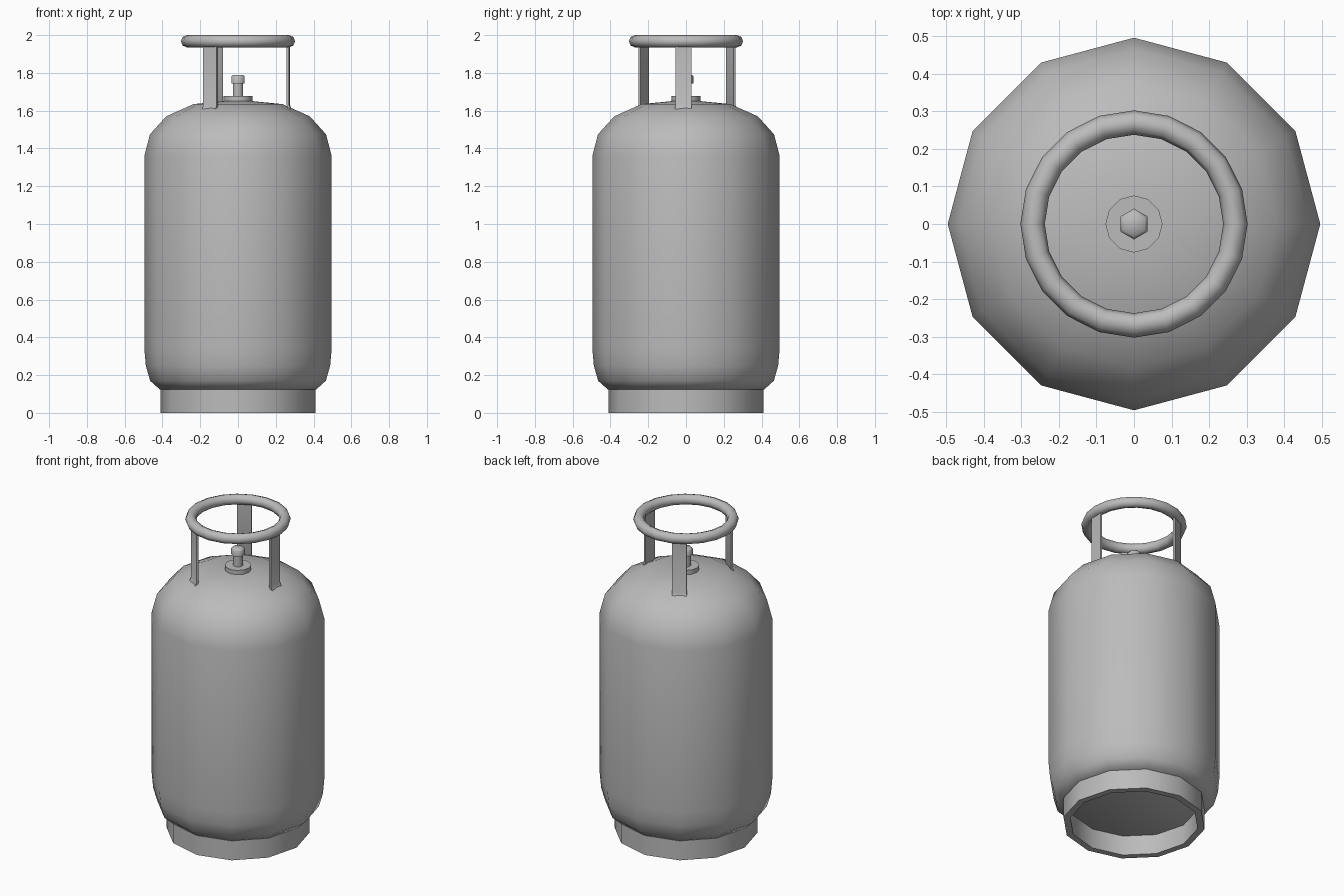
import bpy, bmesh, math
from mathutils import Matrix, Vector

default = bpy.data.objects.get("Cube")
if default:
    bpy.data.objects.remove(default, do_unlink=True)

GREY = (0.5, 0.5, 0.5, 1)
metal = bpy.data.materials.new("grey_metal")
metal.use_nodes = True
metal.diffuse_color = GREY
metal.node_tree.nodes["Principled BSDF"].inputs["Base Color"].default_value = GREY


def finish(name, bm, angle=45):
    """Turn a bmesh into a shaded object."""
    bmesh.ops.remove_doubles(bm, verts=bm.verts, dist=1e-5)
    bmesh.ops.recalc_face_normals(bm, faces=bm.faces)
    mesh = bpy.data.meshes.new(name)
    bm.to_mesh(mesh)
    bm.free()
    mesh.materials.append(metal)
    obj = bpy.data.objects.new(name, mesh)
    bpy.context.collection.objects.link(obj)
    bpy.ops.object.select_all(action='DESELECT')
    obj.select_set(True)
    bpy.context.view_layer.objects.active = obj
    bpy.ops.object.shade_smooth_by_angle(angle=math.radians(angle))
    return obj


def lathe(name, profile, sides, turn=0, closed=False, angle=45):
    """Spin a (radius, height) profile around the z axis."""
    bm = bmesh.new()
    rot = Matrix.Rotation(math.radians(turn), 3, 'Z')
    verts = [bm.verts.new(rot @ Vector((r, 0, z))) for r, z in profile]
    pairs = list(zip(verts, verts[1:]))
    if closed:
        pairs.append((verts[-1], verts[0]))
    edges = [bm.edges.new(p) for p in pairs]
    bmesh.ops.spin(bm, geom=verts + edges, cent=(0, 0, 0), axis=(0, 0, 1),
                   angle=math.tau, steps=sides, use_merge=True)
    return finish(name, bm, angle)


# Pressure vessel with rounded shoulders
lathe("tank_body", [(0, .125), (.415, .125), (.465, .17), (.488, .25), (.496, .34),
                    (.496, 1.36), (.466, 1.475), (.38, 1.57), (.235, 1.635),
                    (.08, 1.65), (0, 1.65)], 12)

# Open foot ring
lathe("foot_ring", [(.41, 0), (.41, .125), (.37, .125), (.37, 0)], 12, closed=True)

# Carrying ring
tube = [(.27 + .0325 * math.cos(a), 1.9675 + .0325 * math.sin(a))
        for a in (i * math.tau / 8 for i in range(8))]
lathe("handle_ring", tube, 20, closed=True, angle=60)

# Valve flange, stem and cap
lathe("valve_flange", [(0, 1.645), (.076, 1.645), (.076, 1.677), (0, 1.677)], 12)
lathe("valve_stem", [(0, 1.67), (.03, 1.67), (.03, 1.75), (0, 1.75)], 6, turn=30, angle=65)
lathe("valve_cap", [(0, 1.745), (.041, 1.745), (.041, 1.78), (.033, 1.79), (0, 1.79)],
      6, turn=30, angle=65)

# Flat handle struts with slightly splayed feet
section = [(.26, 1.955), (.273, 1.955), (.273, 1.63), (.282, 1.61), (.268, 1.61), (.26, 1.63)]
for i, side in enumerate(("left", "back", "front")):
    bm = bmesh.new()
    face = bm.faces.new([bm.verts.new((r, -.0425, z)) for r, z in section])
    grown = bmesh.ops.extrude_face_region(bm, geom=[face])["geom"]
    bmesh.ops.translate(bm, vec=(0, .085, 0),
                        verts=[g for g in grown if isinstance(g, bmesh.types.BMVert)])
    bm.transform(Matrix.Rotation(math.radians(120 * i - 3), 4, 'Z'))
    finish("handle_strut_" + side, bm, 30)
